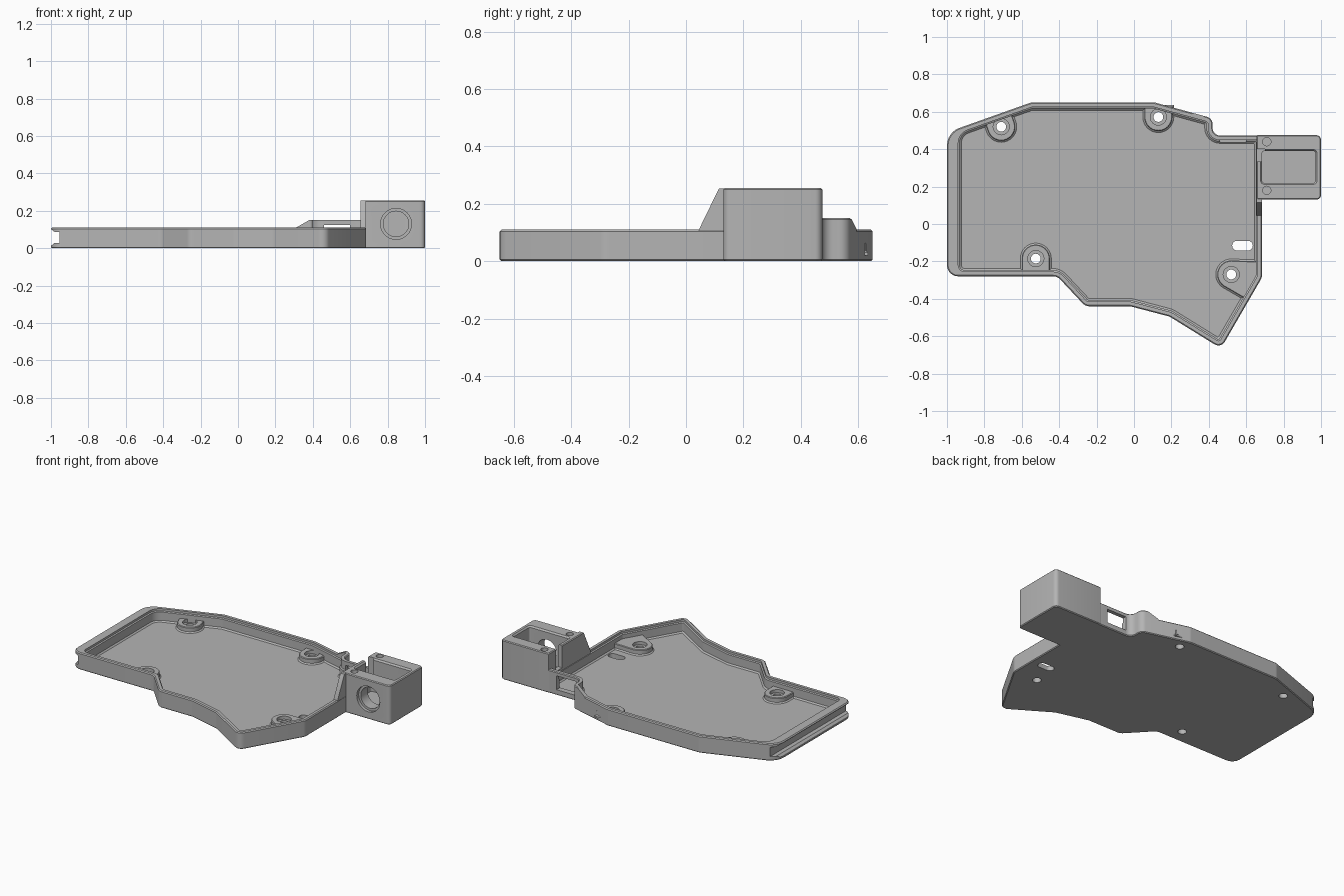
import bpy, bmesh, math
from mathutils import Vector
from mathutils.geometry import convex_hull_2d

cube = bpy.data.objects.get("Cube")
if cube:
    bpy.data.objects.remove(cube, do_unlink=True)

grey = bpy.data.materials.new("plain_grey")
grey.use_nodes = True
grey.diffuse_color = (0.46, 0.46, 0.46, 1)
grey.node_tree.nodes["Principled BSDF"].inputs["Base Color"].default_value = grey.diffuse_color


def outline(corners, inset=0.0, extra=None, steps=6):
    """Inset a counter-clockwise outline of (x, y, radius) and round its corners."""
    n = len(corners)
    pts = [Vector(c[:2]) for c in corners]
    dirs = [(pts[(i + 1) % n] - pts[i]).normalized() for i in range(n)]
    dist = [inset + (extra or {}).get(i, 0) for i in range(n)]
    loop = []
    for i in range(n):
        a, b = dirs[i - 1], dirs[i]
        na, nb = Vector((-a.y, a.x)), Vector((-b.y, b.x))
        cross = a.cross(b)
        # Meeting point of the two shifted edges
        pa, pb = pts[i] + na * dist[i - 1], pts[i] + nb * dist[i]
        p = pa + a * ((pb - pa).cross(b) / cross) if abs(cross) > 1e-5 else pa
        r = corners[i][2]
        if r == 0:
            loop.append(p)
            continue
        side = 1 if cross > 0 else -1
        r = max(r - side * inset, 0.004)
        turn = a.angle(b)
        start = p - a * (r * math.tan(turn / 2))
        centre = start + na * (side * r)
        arm = start - centre
        for k in range(steps + 1):
            t = side * turn * k / steps
            c, s = math.cos(t), math.sin(t)
            loop.append(centre + Vector((arm.x * c - arm.y * s, arm.x * s + arm.y * c)))
    return loop


def prism(name, corners, levels, extra=None, plane="XY"):
    """Stack (height, inset) copies of an outline into a closed solid."""
    bm = bmesh.new()
    rings = []
    for h, inset in levels:
        ring = outline(corners, inset, extra)
        rings.append([bm.verts.new((p.x, p.y, h) if plane == "XY" else (p.x, h, p.y)) for p in ring])
    for low, high in zip(rings, rings[1:]):
        for i in range(len(low)):
            j = (i + 1) % len(low)
            bm.faces.new((low[i], low[j], high[j], high[i]))
    bm.faces.new(rings[0][::-1])
    bm.faces.new(rings[-1])
    bmesh.ops.recalc_face_normals(bm, faces=bm.faces)
    mesh = bpy.data.meshes.new(name)
    bm.to_mesh(mesh)
    bm.free()
    mesh.materials.append(grey)
    ob = bpy.data.objects.new(name, mesh)
    bpy.context.collection.objects.link(ob)
    return ob


def rect(x0, x1, y0, y1, r=0.0, r_left=None):
    rl = r if r_left is None else r_left
    return [(x0, y0, rl), (x1, y0, r), (x1, y1, r), (x0, y1, rl)]


def circle(x, y, r, n=32):
    return [(x + r * math.cos(math.tau * i / n), y + r * math.sin(math.tau * i / n), 0) for i in range(n)]


def cut(ob, cutters):
    """Subtract each cutter from the object."""
    bpy.context.view_layer.objects.active = ob
    for c in cutters:
        mod = ob.modifiers.new("cut", "BOOLEAN")
        mod.operation, mod.solver, mod.object = "DIFFERENCE", "EXACT", c
        bpy.ops.object.modifier_apply(modifier=mod.name)


CASE = [(-1, -.28, .06), (-.41, -.28, .05), (-.26, -.44, .05), (-.02, -.44, .05),
        (.19, -.495, .05), (.465, -.665, .04), (.685, -.285, .06), (.685, .473, .01),
        (.42, .473, .04), (.42, .565, .04), (.11, .65, .05), (-.55, .65, .05), (-1, .49, .1)]
LEFT_WALL = {12: .035}
helpers = []


def helper(*args, **kw):
    ob = prism(*args, **kw)
    ob.hide_render = True
    helpers.append(ob)
    return ob


# Cutters shared by several parts
cavity = helper("cavity", CASE, [(.03, .042), (.038, .033), (.092, .033), (.096, .025), (.3, .025)], LEFT_WALL)
window = helper("window", rect(.46, .6, .42, .52), [(.035, 0), (.125, 0)])

# Tray with grooved end, cable window and floor slot
tray = prism("tray", CASE, [(0, .005), (.005, 0), (.104, 0), (.11, .006)])
groove = helper("groove", [(-1.05, .012, 0), (-.997, .015, 0), (-.982, .027, 0), (-.955, .027, 0),
                           (-.955, .088, 0), (-.982, .088, 0), (-.997, .1, 0), (-1.05, .103, 0)],
                [(-.8, 0), (.8, 0)], plane="XZ")
slot = helper("slot", rect(.525, .635, -.142, -.09, .0255), [(-.1, 0), (.1, 0)])
cut(tray, [cavity, groove, slot, window])

# Raised length of wall along the back
raised = prism("raised_back_wall", CASE, [(.1, 0), (.145, 0), (.15, .005)])
ramp = helper("ramp", [(-1.2, .05, 0), (.31, .05, 0), (.31, .11, 0), (.38, .15, 0), (.38, .3, 0), (-1.2, .3, 0)],
              [(-1, 0), (1, 0)], plane="XZ")
trim = helper("trim", rect(.2, 1.2, -1, .44), [(.05, 0), (.3, 0)])
cut(raised, [ramp, trim, cavity, window])

# Screw bosses, each running into the nearest wall
BOSSES = [((-.71, .52), (-.335, .942), .05, []),
          ((.13, .572), (0, 1), .055, []),
          ((-.525, -.185), (0, -1), .085, []),
          ((.52, -.27), (.867, -.499), .135, [(.67, -.2), (.67, -.28)])]
bosses = []
for centre, normal, reach, anchors in BOSSES:
    c, n = Vector(centre), Vector(normal)
    t = Vector((-n.y, n.x))
    pts = [Vector(p[:2]) for p in circle(c.x, c.y, .075)]
    pts = [p for p in pts if (p - c).dot(n) < reach - .005 and (p - c).dot(n) < .03]
    pts += [c + n * reach + t * .075, c + n * reach - t * .075] + [Vector(a) for a in anchors]
    hull = [pts[i] for i in convex_hull_2d(pts)]
    if sum(p.cross(q) for p, q in zip(hull, hull[1:] + hull[:1])) < 0:
        hull.reverse()
    boss = prism("screw_boss", [(p.x, p.y, 0) for p in hull], [(.02, -.008), (.03, -.008), (.037, 0), (.061, 0), (.065, .004)])
    hole = helper("screw_hole", circle(c.x, c.y, .026), [(-.1, 0), (.2, 0)])
    bore = helper("counterbore", circle(c.x, c.y, .043), [(.045, 0), (.2, 0)])
    cut(boss, [hole, bore])
    cut(tray, [hole])
    bosses.append(boss)

# Side housing with open pocket, round port, screw holes and wire notch
housing = prism("side_housing", rect(.655, 1, .13, .475, .025, .004),
                [(0, .005), (.005, 0), (.25, 0), (.255, .005)])
pocket = helper("pocket", rect(.685, .97, .22, .39, .012), [(.04, 0), (.245, 0), (.257, -.01), (.3, -.01)])
port = helper("port", circle(.845, .13, .083), [(.1, 0), (.15, 0)], plane="XZ")
bore = helper("port_bore", circle(.845, .13, .068), [(.1, 0), (.26, 0)], plane="XZ")
notch = helper("notch", rect(.6, .7, .335, .4), [(.11, 0), (.3, 0)])
pins = [helper("pin_hole", circle(.71, y, .022), [(.15, 0), (.3, 0)]) for y in (.18, .44)]
cut(housing, [pocket, port, bore, notch] + pins)

# Sloping rib that braces the housing against the side wall
bpy.ops.object.select_all(action="DESELECT")
rib = prism("sloping_rib", [(.045, .09, 0), (.14, .09, 0), (.14, .254, 0), (.115, .254, 0), (.045, .11, 0)],
            [(.655, 0), (.684, 0)])
for v in rib.data.vertices:
    v.co = (v.co.z, v.co.x, v.co.y)

for h in helpers:
    bpy.data.objects.remove(h, do_unlink=True)

# Smooth the rounded corners and keep edges crisp
for ob in [tray, raised, housing, rib] + bosses:
    ob.select_set(True)
bpy.context.view_layer.objects.active = tray
bpy.ops.object.shade_smooth_by_angle(angle=math.radians(28))
